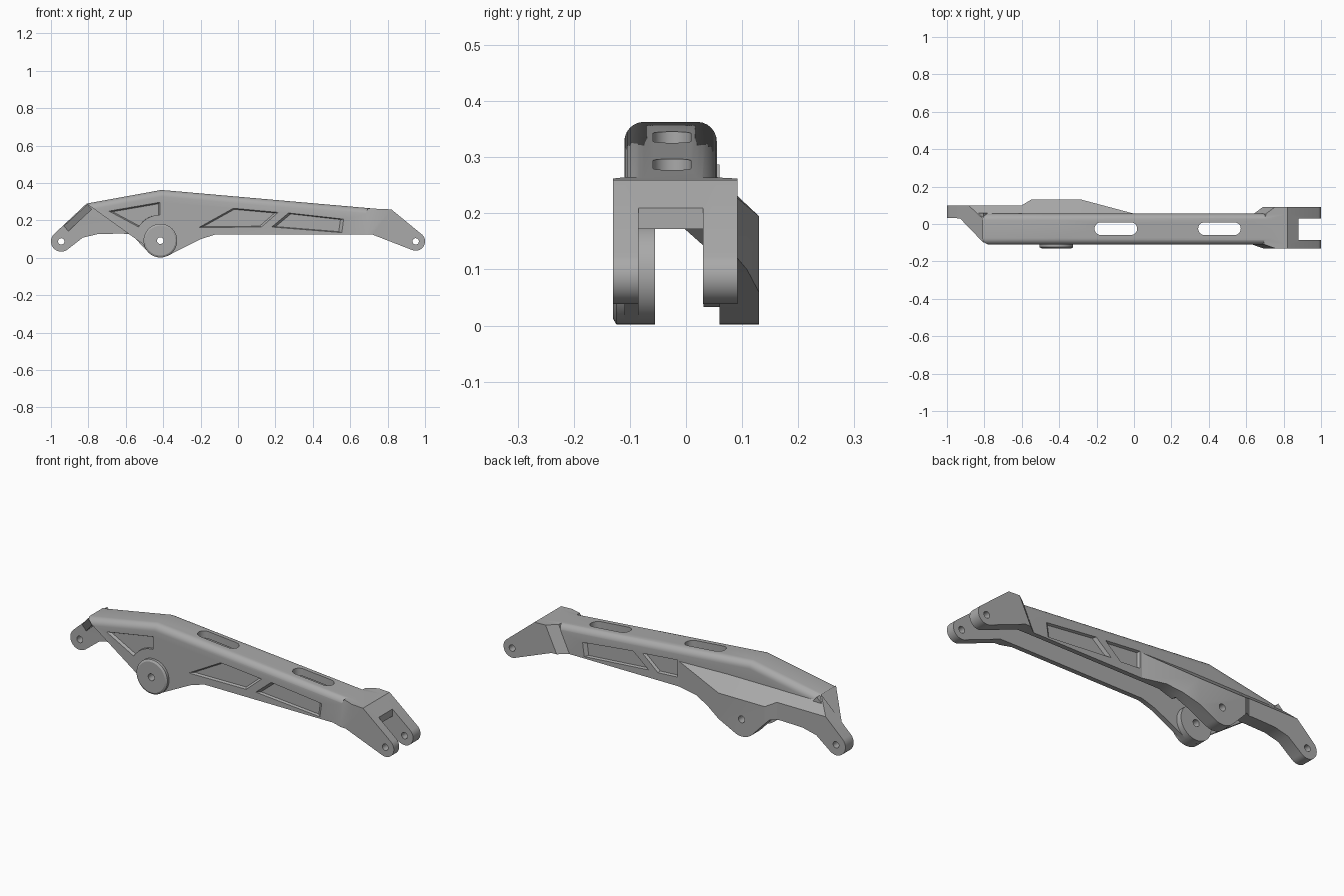
import bpy, bmesh, math
from mathutils import Vector

cube = bpy.data.objects.get("Cube")
if cube:
    bpy.data.objects.remove(cube, do_unlink=True)

metal = bpy.data.materials.new("grey_metal")
metal.use_nodes = True
GREY = (0.4, 0.4, 0.4, 1)
metal.diffuse_color = GREY
metal.node_tree.nodes["Principled BSDF"].inputs["Base Color"].default_value = GREY


def loft(name, rings, round_top=0):
    """Closed solid through matching rings of points."""
    bm = bmesh.new()
    rows = [[bm.verts.new(p) for p in ring] for ring in rings]
    n = len(rows[0])
    for a, b in zip(rows, rows[1:]):
        for i in range(n):
            j = (i + 1) % n
            bm.faces.new((a[i], a[j], b[j], b[i]))
    bm.faces.new(rows[0])
    bm.faces.new(rows[-1][::-1])
    bmesh.ops.recalc_face_normals(bm, faces=bm.faces)
    if round_top:
        edges = [e for e in bm.edges if all(v.co.z > 0.25 for v in e.verts)
                 and abs(e.verts[0].co.y - e.verts[1].co.y) < 0.001]
        bmesh.ops.bevel(bm, geom=edges, offset=round_top, segments=6,
                        profile=0.5, affect='EDGES')
    mesh = bpy.data.meshes.new(name)
    bm.to_mesh(mesh)
    bm.free()
    mesh.materials.append(metal)
    ob = bpy.data.objects.new(name, mesh)
    bpy.context.collection.objects.link(ob)
    return ob


def prism(name, profile, y0, y1, round_top=0):
    return loft(name, [[(x, y, z) for x, z in profile] for y in (y0, y1)], round_top)


def arc(cx, cz, r, a0, a1, n=16):
    return [(cx + r * math.cos(math.radians(a0 + (a1 - a0) * i / n)),
             cz + r * math.sin(math.radians(a0 + (a1 - a0) * i / n)))
            for i in range(n + 1)]


def disc(name, cx, cz, r, y0, y1):
    return prism(name, arc(cx, cz, r, 0, 352.5, 47), y0, y1)


def combine(target, tool, mode):
    mod = target.modifiers.new("bool", 'BOOLEAN')
    mod.operation, mod.solver, mod.object = mode, 'EXACT', tool
    bpy.context.view_layer.objects.active = target
    bpy.ops.object.modifier_apply(modifier=mod.name)
    bpy.data.objects.remove(tool, do_unlink=True)


HUB, LUG, FORK = (-0.415, 0.092), (-0.945, 0.088), (0.95, 0.088)
belly = [(-0.12, 0.125), (-0.2, 0.1)]

# Main channel: rounded roof and two side walls
arm = prism("rocker_arm", [(-0.81, 0.29), (-0.41, 0.363), (0.8, 0.257), (0.8, 0.125)]
            + belly + arc(*HUB, 0.09, -62, -140) + [(-0.51, 0.075)],
            -0.11, 0.055, 0.035)

# Rear wall with bulge and end lug, trimmed to a sloping shoulder
rear = prism("rear_wall", [(-0.81, 0.29), (-0.41, 0.36), (0, 0.32), (0, 0.125)]
             + belly + arc(*HUB, 0.09, -62, -140)
             + [(-0.57, 0.125), (-0.62, 0.13), (-0.75, 0.127), (-0.83, 0.108)]
             + arc(*LUG, 0.055, -50, -225), 0.0, 0.15)
stations = [(-1.05, 0.1, 0.22, 0.031), (-0.6, 0.1, 0.22, 0.031), (-0.55, 0.13, 0.195, 0.06),
            (-0.28, 0.13, 0.195, 0.06), (0.02, 0.05, 0.262, 0.031)]
shoulder = loft("shoulder", [
    [(x, y, z) for y, z in ((0.03, 0.29), (0.045, 0.275), (out, zs), (out, -0.1),
                            (inner, -0.1), (inner, 0.15), (0.03, 0.2))]
    for x, out, zs, inner in stations])
combine(rear, shoulder, 'INTERSECT')

# Fork block with chamfered shoulders
fork_tail = [(0.82, 0.259)] + arc(*FORK, 0.05, 45, -115) + [(0.72, 0.124)]
fork = loft("fork", [[(x, y, z) for x, z in [(0.69 - s, 0.125), (0.755 - s, 0.262 + s * 0.04)] + fork_tail]
                     for y, s in ((-0.13, 0), (-0.109, 0.06), (0.054, 0.05), (0.092, 0))])
combine(arm, fork, 'UNION')

# Hollow underside, fork slot and clearance beside the rear hub
ceiling = [(-1.1, 0.21), (-0.81, 0.255), (-0.41, 0.325), (0.6, 0.235), (0.75, 0.172),
           (1.1, 0.172), (1.1, -0.1), (-1.1, -0.1)]
combine(arm, prism("hollow", ceiling, -0.085, 0.03), 'DIFFERENCE')
combine(arm, prism("fork_slot", [(0.88, -0.1), (1.1, -0.1), (1.1, 0.4), (0.88, 0.4)],
                   -0.085, 0.03), 'DIFFERENCE')
combine(arm, prism("hub_gap", [(-0.62, -0.1), (-0.2, -0.1), (-0.2, 0.1), (-0.28, 0.15), (-0.55, 0.15)],
                   0.0, 0.06), 'DIFFERENCE')
combine(arm, rear, 'UNION')

# Slanted end web joining the roof to the rear lug
web = [Vector(p) for p in ((-0.805, -0.1, 0.287), (-0.935, 0.035, 0.167),
                           (-0.935, 0.06, 0.167), (-0.805, 0.06, 0.287))]
combine(arm, loft("end_web", [web, [p + Vector((0.024, 0, -0.028)) for p in web]]), 'UNION')

# Front hub
combine(arm, disc("front_hub", *HUB, 0.09, -0.12, -0.055), 'UNION')
hx, hz = HUB
face = loft("hub_face", [[(x, y, z) for x, z in arc(hx, hz, r, 0, 352.5, 47)]
                         for y, r in ((-0.13, 0.08), (-0.124, 0.09), (-0.1, 0.09))])
combine(arm, face, 'UNION')

# Pivot holes
for (cx, cz), r in ((HUB, 0.018), (LUG, 0.017), (FORK, 0.017)):
    combine(arm, disc("pivot_hole", cx, cz, r, -0.3, 0.3), 'DIFFERENCE')

# Roof slots with rounded ends
for cx in (-0.097, 0.457):
    outline = (arc(cx + 0.08, -0.025, 0.034, -90, 90, 12)
               + arc(cx - 0.08, -0.025, 0.034, 90, 270, 12))
    combine(arm, loft("roof_slot", [[(x, y, z) for x, y in outline] for z in (0.2, 0.5)]),
            'DIFFERENCE')


# Recessed side panels with sloping rims
def recess(points, wall, inward):
    mid = sum((Vector(p) for p in points), Vector((0, 0))) / len(points)
    rings = []
    for depth, scale in ((-0.01, 1), (0, 1), (0.014, 0.9)):
        rings.append([(q.x, wall + inward * depth, q.y)
                      for q in (mid + (Vector(p) - mid) * scale for p in points)])
    combine(arm, loft("panel_recess", rings), 'DIFFERENCE')


long_panel = [(0.18, 0.165), (0.27, 0.24), (0.565, 0.207), (0.555, 0.135)]
recess([(-0.69, 0.25), (-0.418, 0.297), (-0.418, 0.23)] + arc(hx, hz, 0.138, 95, 148, 8), -0.11, 1)
recess([(-0.21, 0.162), (-0.025, 0.265), (0.215, 0.243), (0.125, 0.165)], -0.11, 1)
recess(long_panel, -0.11, 1)
recess(long_panel, 0.055, -1)
recess([(0.01, 0.172), (0.01, 0.262), (0.215, 0.243), (0.125, 0.165)], 0.055, -1)

# Smooth the rounded parts, keep hard edges
bpy.ops.object.select_all(action='DESELECT')
arm.select_set(True)
bpy.context.view_layer.objects.active = arm
bpy.ops.object.shade_smooth_by_angle(angle=math.radians(25))
